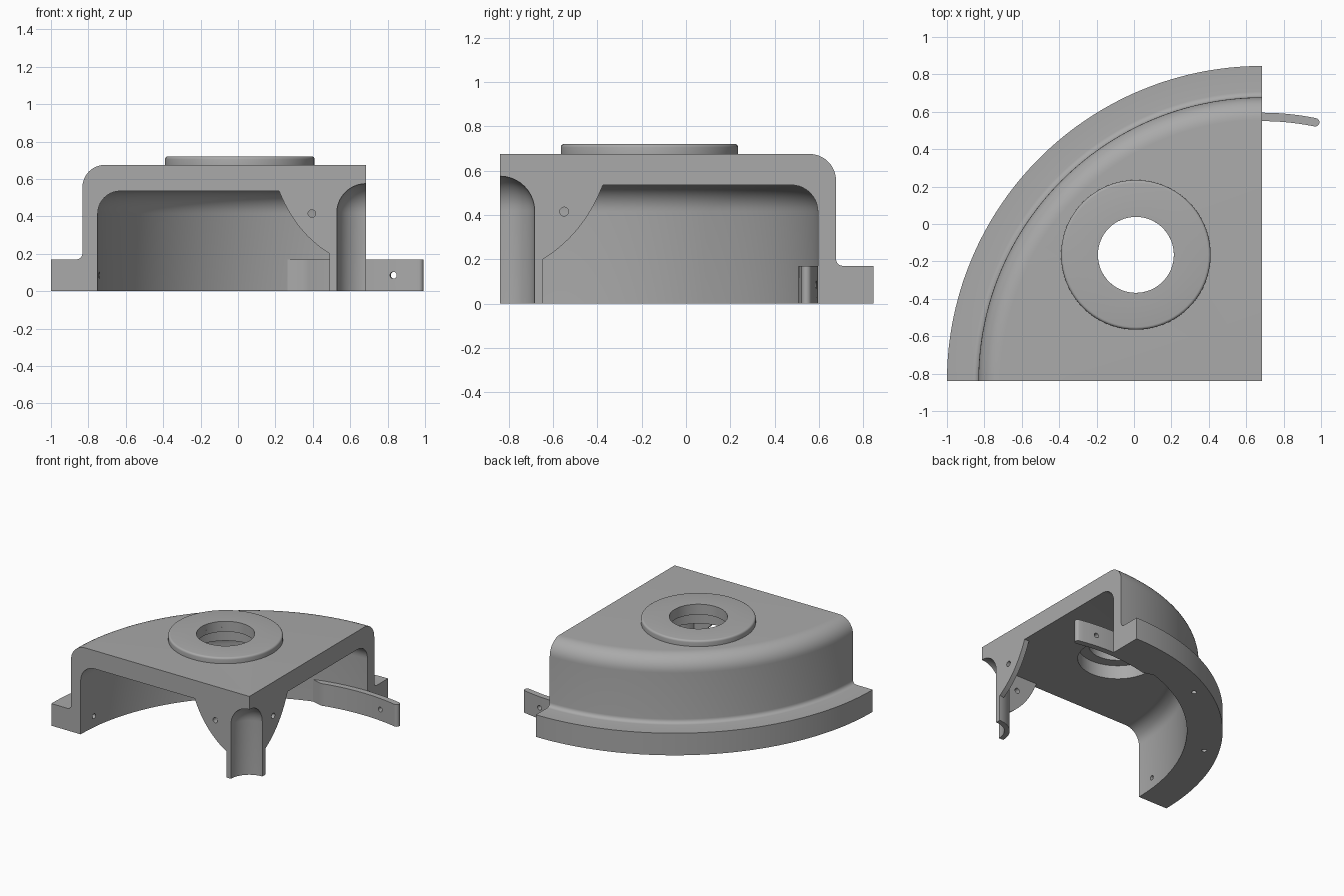
import bpy, bmesh
from math import sin, cos, pi, radians
from mathutils import Vector, Matrix

default = bpy.data.objects.get("Cube")
if default:
    bpy.data.objects.remove(default, do_unlink=True)

AXIS = Vector((0.685, -0.84, 0))      # corner the quarter cover turns about
BORE = Vector((0.01, -0.165, 0))      # centre of the round opening
TOP, CEILING, FLANGE_TOP = 0.675, 0.535, 0.17
R_FLANGE, R_WALL, R_INNER = 1.685, 1.517, 1.435
R_HUB, R_HUB_BORE = 0.195, 0.157

grey = bpy.data.materials.new("plain grey")
grey.use_nodes = True
GREY = (0.4, 0.4, 0.4, 1)
grey.diffuse_color = GREY
grey.node_tree.nodes["Principled BSDF"].inputs["Base Color"].default_value = GREY


def arc(cx, cz, r, start, end, n=10):
    angles = [radians(start + (end - start) * i / n) for i in range(n + 1)]
    return [(cx + r * cos(a), cz + r * sin(a)) for a in angles]


def finish(bm, name):
    bmesh.ops.recalc_face_normals(bm, faces=bm.faces)
    mesh = bpy.data.meshes.new(name)
    bm.to_mesh(mesh)
    bm.free()
    mesh.materials.append(grey)
    obj = bpy.data.objects.new(name, mesh)
    bpy.context.collection.objects.link(obj)
    return obj


def revolve(name, profile, centre, angle, steps, caps):
    """Turn an (r, z) profile, starting from -x, about a vertical axis."""
    bm = bmesh.new()
    first = [bm.verts.new(centre + Vector((-r, 0, z))) for r, z in profile]
    edges = [bm.edges.new(pair) for pair in zip(first, first[1:])]
    bmesh.ops.spin(bm, geom=first + edges, cent=centre, axis=(0, 0, 1),
                   angle=angle, steps=steps)
    if caps:
        bm.verts.ensure_lookup_table()
        last = list(bm.verts)[-len(first):]
        bm.faces.new(first)
        turn = Matrix.Rotation(angle, 3, 'Z')
        ends = []
        for v in first:
            goal = centre + turn @ (v.co - centre)
            ends.append(min(bm.verts, key=lambda w: (w.co - goal).length
                            + (1 if w in first else 0)))
        bm.faces.new(ends)
    bmesh.ops.remove_doubles(bm, verts=bm.verts, dist=0.0001)
    return finish(bm, name)


def prism(name, outline, push):
    """Extrude a flat outline of 3D points along a vector."""
    bm = bmesh.new()
    face = bm.faces.new([bm.verts.new(p) for p in outline])
    out = bmesh.ops.extrude_face_region(bm, geom=[face], use_keep_orig=True)
    moved = [g for g in out["geom"] if isinstance(g, bmesh.types.BMVert)]
    bmesh.ops.translate(bm, verts=moved, vec=push)
    return finish(bm, name)


def drill(target, centre, direction, radius, length, sides=24):
    """Cut a round hole centred on a point."""
    bm = bmesh.new()
    turn = Vector(direction).to_track_quat('Z', 'Y').to_matrix().to_4x4()
    bmesh.ops.create_cone(bm, cap_ends=True, segments=sides, radius1=radius,
                          radius2=radius, depth=length,
                          matrix=Matrix.Translation(centre) @ turn)
    cutter = finish(bm, "hole_cutter")
    cutter.hide_render = True
    mod = target.modifiers.new("hole", 'BOOLEAN')
    mod.operation, mod.solver, mod.object = 'DIFFERENCE', 'EXACT', cutter
    bpy.context.view_layer.objects.active = target
    bpy.ops.object.modifier_apply(modifier=mod.name)
    bpy.data.objects.remove(cutter, do_unlink=True)


def around(r, degrees, z):
    """Point at a radius and an angle from -x towards +y about the corner."""
    a = radians(degrees)
    return AXIS + Vector((-r * cos(a), r * sin(a), z))


# Quarter cover: domed hub, slab, rounded wall and flange in one profile
f, g = 0.12, 0.03
profile = arc(0, 0.418, R_HUB_BORE, 90, 0)
profile[0] = (0, 0.575)
profile += [(R_HUB_BORE, 0), (R_HUB, 0), (R_HUB, CEILING)]
profile += arc(R_INNER - f, CEILING - f, f, 90, 0)
profile += [(R_INNER, 0), (R_FLANGE, 0), (R_FLANGE, FLANGE_TOP)]
profile += arc(R_WALL + g, FLANGE_TOP + g, g, 270, 180, 5)
profile += arc(R_WALL - f, TOP - f, f, 0, 90)
profile += [(0, TOP)]
cover = revolve("cover", profile, AXIS, -pi / 2, 60, True)

# Opening with a wider recess underneath, and small fixing holes
drill(cover, BORE + Vector((0, 0, 0.6)), (0, 0, 1), 0.203, 0.6, 64)
drill(cover, BORE + Vector((0, 0, 0.54)), (0, 0, 1), 0.28, 0.2, 64)
for degrees in (30, 60):
    drill(cover, around(1.58, degrees, 0), (0, 0, 1), 0.018, 0.2)
drill(cover, around(R_INNER, 6, 0.085), around(1, 6, 0) - AXIS, 0.018, 0.2)

# Raised collar around the opening
collar_profile = [(0.203, TOP), (0.203, 0.72)] + arc(0.385, 0.705, 0.015, 90, 0, 4)
collar_profile += [(0.4, TOP)]
collar = revolve("collar", collar_profile, BORE, 2 * pi, 80, False)

# Curved gusset beside the hub on each cut side
a, b, c = Vector((0.465, CEILING)), Vector((0.38, 0.315)), Vector((R_HUB, 0.2))
curve = [a * (1 - t) ** 2 + b * 2 * t * (1 - t) + c * t * t
         for t in [i / 14 for i in range(15)]]
gusset_profile = [(0.185, CEILING)] + [tuple(p) for p in curve] + [(0.185, 0.2)]
gussets = []
for name, along, inward in (("front_gusset", Vector((-1, 0, 0)), Vector((0, 1, 0))),
                            ("side_gusset", Vector((0, 1, 0)), Vector((-1, 0, 0)))):
    outline = [AXIS + along * r + Vector((0, 0, z)) for r, z in gusset_profile]
    gusset = prism(name, outline, inward * 0.04)
    drill(gusset, AXIS + along * 0.29 + Vector((0, 0, 0.415)), inward, 0.02, 0.2)
    gussets.append(gusset)

# Curved joining tab with a tapered root and rounded tip
R_TAB, half = 1.39, 0.0225
plan = [around(R_INNER, 73 + 28.6 * i / 20, 0) for i in range(21)]
tip = radians(101.6)
for i in range(1, 8):
    s = pi * i / 8
    plan.append(around(R_TAB + half + half * cos(s),
                       101.6 + half * sin(s) / R_TAB * 180 / pi, 0))
plan += [around(R_TAB, 101.6 - 25.6 * i / 20, 0) for i in range(21)]
tab = prism("joining_tab", plan, Vector((0, 0, FLANGE_TOP)))
drill(tab, around(1.41, 96, 0.085), around(1, 96, 0) - AXIS, 0.018, 0.2)

# Smooth shading with crisp edges
bpy.ops.object.select_all(action='DESELECT')
for obj in [cover, collar, tab] + gussets:
    obj.select_set(True)
bpy.context.view_layer.objects.active = cover
bpy.ops.object.shade_smooth_by_angle(angle=radians(30))
